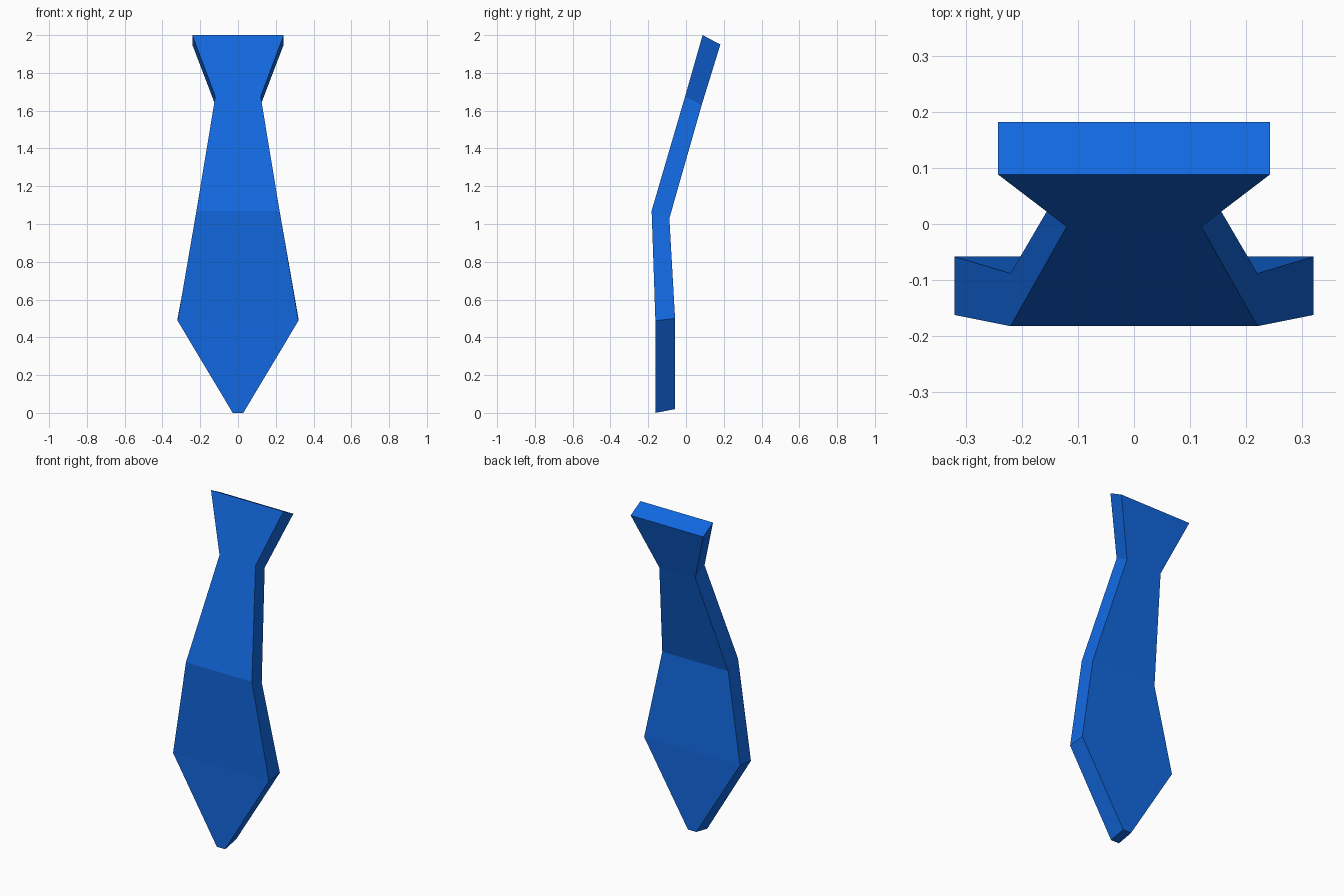
import bpy, bmesh

if "Cube" in bpy.data.objects:
    bpy.data.objects.remove(bpy.data.objects["Cube"])

# Tie cross-sections, top to tip: half width, front (y, z), back (y, z)
rows = [
    (0.242, (0.088, 2.00), (0.182, 1.95)),
    (0.120, (-0.005, 1.675), (0.083, 1.63)),
    (0.220, (-0.182, 1.07), (-0.088, 1.03)),
    (0.320, (-0.162, 0.488), (-0.058, 0.50)),
    (0.028, (-0.162, 0.00), (-0.058, 0.02)),
]

bm = bmesh.new()
rings = [[bm.verts.new((x, *p)) for x, p in ((-w, f), (w, f), (w, b), (-w, b))]
         for w, f, b in rows]

# Flat walls between sections, closed at both ends
for up, low in zip(rings, rings[1:]):
    for i in range(4):
        j = (i + 1) % 4
        bm.faces.new((up[i], low[i], low[j], up[j]))
bm.faces.new(rings[0])
bm.faces.new(rings[-1][::-1])
bmesh.ops.recalc_face_normals(bm, faces=bm.faces)

mesh = bpy.data.meshes.new("necktie")
bm.to_mesh(mesh)
bm.free()
tie = bpy.data.objects.new("necktie", mesh)
bpy.context.collection.objects.link(tie)

# Blue cloth
blue = bpy.data.materials.new("blue_cloth")
blue.diffuse_color = (0.006, 0.14, 0.75, 1)
blue.use_nodes = True
blue.node_tree.nodes["Principled BSDF"].inputs["Base Color"].default_value = blue.diffuse_color
mesh.materials.append(blue)
